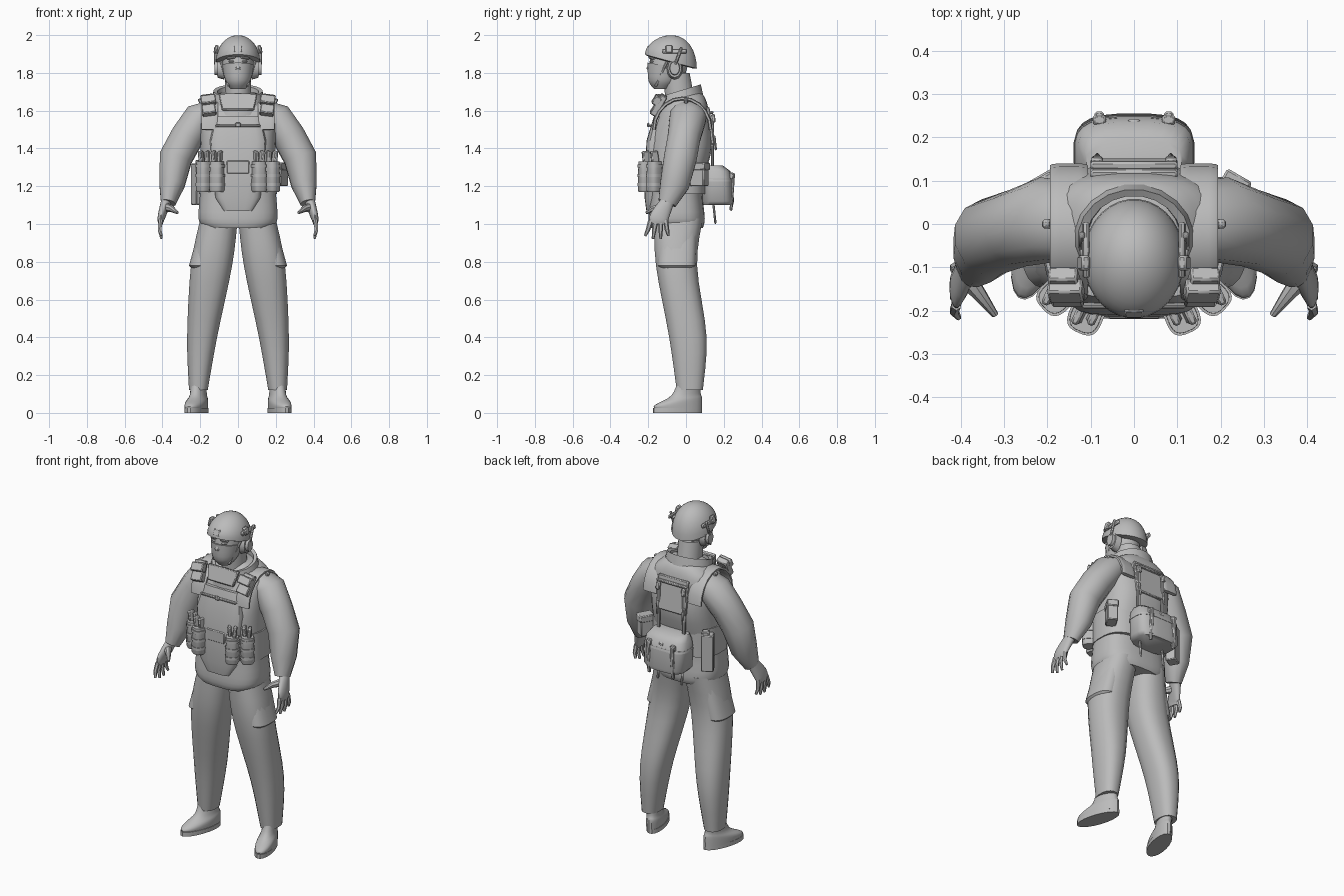
import bpy, bmesh, math
from mathutils import Euler, Vector

cube = bpy.data.objects.get("Cube")
if cube:
    bpy.data.objects.remove(cube, do_unlink=True)

grey = bpy.data.materials.new("matte_grey")
grey.use_nodes = True
grey.diffuse_color = (.5, .5, .5, 1)
grey.node_tree.nodes["Principled BSDF"].inputs["Base Color"].default_value = grey.diffuse_color


def finish(name, bm, mirror=False, angle=40, bevel=0):
    """Turn a bmesh into a shaded object, optionally mirrored left to right."""
    bmesh.ops.recalc_face_normals(bm, faces=bm.faces)
    mesh = bpy.data.meshes.new(name)
    bm.to_mesh(mesh)
    bm.free()
    mesh.materials.append(grey)
    obj = bpy.data.objects.new(name, mesh)
    bpy.context.collection.objects.link(obj)
    bpy.ops.object.select_all(action='DESELECT')
    obj.select_set(True)
    bpy.context.view_layer.objects.active = obj
    bpy.ops.object.shade_smooth_by_angle(angle=math.radians(angle))
    if bevel:
        modifier = obj.modifiers.new("bevel", 'BEVEL')
        modifier.width, modifier.segments = bevel, 1
    if mirror:
        obj.modifiers.new("mirror", 'MIRROR').use_axis[0] = True


def ring(z, wide, deep, x=0, y=0, tilt=0):
    """One cross-section: its centre, half width, half depth and slope."""
    return Vector((x, y, z, wide, deep, tilt))


def blend(rings, steps=4):
    """Fill in a smooth run of cross-sections between the given ones."""
    result = []
    for i in range(len(rings) - 1):
        a, b = rings[i], rings[i + 1]
        before, after = rings[max(i - 1, 0)], rings[min(i + 2, len(rings) - 1)]
        for k in range(steps):
            t = k / steps
            base = a.lerp(b, t * t * (3 - 2 * t))
            result.append(base + ((b - before) * (1 - t) - (after - a) * t) * t * (1 - t) / 2)
    return result + [rings[-1]]


def loft(name, rings, power=2, sides=20, follow=False, turn=0, smooth=False, **options):
    """Skin a stack of rounded cross-sections; follow squares them to the path."""
    bm = bmesh.new()
    rings = blend(rings) if smooth else rings
    centres = [r.xyz for r in rings]
    loops = []
    for i, r in enumerate(rings):
        u, v = Vector((1, 0, 0)), Vector((0, 1, 0))
        if follow:
            along = (centres[min(i + 1, len(rings) - 1)] - centres[max(i - 1, 0)]).normalized()
            u = (u - along * u.dot(along)).normalized()
            v = along.cross(u)
        loop = []
        for k in range(sides):
            a = math.tau * (k + .5) / sides
            c, s = math.cos(a), math.sin(a)
            p = u * math.copysign(abs(c) ** (2 / power), c) * r[3]
            p += v * math.copysign(abs(s) ** (2 / power), s) * r[4]
            p.rotate(Euler((0, 0, turn)))
            p.z += r[5] * p.y
            loop.append(bm.verts.new(centres[i] + p))
        loops.append(loop)
    for a, b in zip(loops, loops[1:]):
        for k in range(sides):
            n = (k + 1) % sides
            bm.faces.new((a[k], a[n], b[n], b[k]))
    bm.faces.new(loops[0])
    bm.faces.new(loops[-1])
    finish(name, bm, **options)


def box(name, at, size, pitch=0, roll=0, yaw=0, taper=1, **options):
    """Bevelled box whose top can be narrower than its base."""
    bm = bmesh.new()
    bmesh.ops.create_cube(bm, size=1)
    rotation = Euler([math.radians(d) for d in (pitch, roll, yaw)])
    for v in bm.verts:
        k = taper if v.co.z > 0 else 1
        v.co *= Vector((k, k, 1))
        v.co *= Vector(size)
        v.co.rotate(rotation)
        v.co += Vector(at)
    finish(name, bm, bevel=.005, angle=30, **options)


# Jacket body
loft("jacket", [ring(z=.98, wide=.18, deep=.14, y=-.05), ring(z=1.03, wide=.21, deep=.15, y=-.05),
                ring(z=1.2, wide=.2, deep=.14, y=-.05), ring(z=1.42, wide=.2, deep=.17, y=-.03),
                ring(z=1.6, wide=.2, deep=.13, y=-.01), ring(z=1.67, wide=.14, deep=.1),
                ring(z=1.7, wide=.08, deep=.07)], power=2.8, sides=28, smooth=True)

# Trousers, thigh pockets and boots
loft("trouser_leg", [ring(z=1.03, wide=.1, deep=.13, x=.1, y=-.04), ring(z=.78, wide=.11, deep=.11, x=.14, y=-.05),
                     ring(z=.4, wide=.08, deep=.1, x=.19, y=.01), ring(z=.12, wide=.05, deep=.07, x=.21, y=.02)],
     power=2.4, smooth=True, mirror=True)
loft("thigh_pocket", [ring(z=1, wide=.06, deep=.1, x=.14, y=-.04), ring(z=.78, wide=.07, deep=.1, x=.19, y=-.05),
                      ring(z=.76, wide=.05, deep=.08, x=.19, y=-.05)], power=2.6, angle=30, mirror=True)
loft("boot", [ring(z=.02, wide=.05, deep=.13, x=.22, y=-.04), ring(z=.06, wide=.05, deep=.13, x=.22, y=-.04, tilt=.15),
              ring(z=.1, wide=.04, deep=.08, x=.21, tilt=.1), ring(z=.18, wide=.04, deep=.06, x=.21, y=.02)],
     turn=.3, smooth=True, mirror=True)
loft("boot_sole", [ring(z=z, wide=.052, deep=.135, x=.22, y=-.045) for z in (0, .025)], turn=.3, mirror=True)

# Angular sleeves bent at the elbow
loft("sleeve", [ring(z=1.6, wide=.06, deep=.09, x=.14, y=.01), ring(z=1.56, wide=.09, deep=.1, x=.2, y=.01),
                ring(z=1.46, wide=.09, deep=.09, x=.27, y=-.01), ring(z=1.35, wide=.09, deep=.09, x=.33, y=-.03),
                ring(z=1.21, wide=.07, deep=.08, x=.35, y=-.06), ring(z=1.11, wide=.04, deep=.05, x=.37, y=-.1)],
     follow=True, sides=12, mirror=True)

# Hands with four fanned fingers and a thumb
loft("palm", [ring(z=1.15, wide=.03, deep=.03, x=.37, y=-.08), ring(z=1.04, wide=.02, deep=.05, x=.405, y=-.14),
              ring(z=1, wide=.012, deep=.04, x=.41, y=-.15)], follow=True, smooth=True, mirror=True)
for i, name in enumerate(("index", "middle", "ring", "little")):
    y, fan = -.186 + i * .026, (i - 2) * .015
    tip = .92 + .008 * (i - 1.5) ** 2
    loft(name + "_finger", [ring(z=1.02, wide=.012, deep=.014, x=.41, y=y),
                            ring(z=.97, wide=.011, deep=.012, x=.415, y=y + fan / 2),
                            ring(z=tip, wide=.007, deep=.007, x=.405, y=y + fan)],
         follow=True, sides=6, mirror=True)
loft("thumb", [ring(z=1.09, wide=.025, deep=.025, x=.39, y=-.12), ring(z=1.08, wide=.015, deep=.018, x=.35, y=-.17),
               ring(z=1.06, wide=.008, deep=.008, x=.32, y=-.21)], follow=True, sides=8, mirror=True)

# Neck, head, mask and brows
loft("neck", [ring(z=1.64, wide=.07, deep=.08, y=-.03), ring(z=1.8, wide=.07, deep=.07, y=-.05)])
loft("head", [ring(z=1.73, wide=.04, deep=.05, y=-.12), ring(z=1.8, wide=.08, deep=.1, y=-.1),
              ring(z=1.93, wide=.08, deep=.1, y=-.08)], smooth=True)
loft("face_mask", [ring(z=1.715, wide=.04, deep=.04, y=-.13), ring(z=1.76, wide=.07, deep=.08, y=-.12),
                   ring(z=1.84, wide=.084, deep=.094, y=-.11, tilt=-.15)], smooth=True)
box("nose", at=(0, -.194, 1.835), size=(.03, .025, .04), pitch=-15, taper=.6)
box("eye", at=(.035, -.18, 1.86), size=(.03, .02, .012), yaw=20, mirror=True)
box("brow", at=(.036, -.182, 1.88), size=(.05, .02, .014), roll=8, yaw=25, mirror=True)

# Helmet dome with a rim sloping down to the back
shell = [ring(z=1.855, wide=.1, deep=.12, y=-.08, tilt=-.27)]
for step in range(9):
    a = math.radians(step * 10.5)
    shell.append(ring(z=1.86 + .14 * math.sin(a), wide=.117 * math.cos(a), deep=.138 * math.cos(a),
                      y=-.08, tilt=-.27 * (1 - step / 8) ** 2))
loft("helmet", shell, sides=32)
box("helmet_rail", at=(.111, -.06, 1.915), size=(.014, .13, .025), roll=-14, mirror=True)
box("rail_clip", at=(.116, -.09, 1.925), size=(.02, .035, .045), roll=-14, mirror=True)
box("front_mount", at=(0, -.204, 1.925), size=(.045, .012, .04), pitch=-25)

# Headset and chin strap
for name, x, scale in (("ear_cup", .092, 1), ("ear_cup_cover", .108, .7)):
    bm = bmesh.new()
    bmesh.ops.create_cone(bm, cap_ends=True, segments=12, radius1=.055, radius2=.045, depth=.034)
    for v in bm.verts:
        v.co = Vector((x + v.co.z, -.06 + v.co.x * scale * .8, 1.825 + v.co.y * scale * 1.1))
    finish(name, bm, mirror=True)
box("headset_arm", at=(.12, -.04, 1.89), size=(.014, .016, .1), pitch=-20, mirror=True)
loft("chin_strap", [ring(z=1.86, wide=.007, deep=.007, x=.09, y=-.1),
                    ring(z=1.73, wide=.007, deep=.007, x=.05, y=-.16)], follow=True, sides=6, mirror=True)

# Raised collar, hollow inside
loft("collar", [ring(z=1.61, wide=.15, deep=.13, y=-.03, tilt=.3), ring(z=1.705, wide=.13, deep=.115, y=-.035, tilt=.3),
                ring(z=1.7, wide=.11, deep=.1, y=-.035, tilt=.3), ring(z=1.63, wide=.1, deep=.1, y=-.03, tilt=.3)])
box("throat_guard", at=(0, -.15, 1.645), size=(.17, .02, .09), pitch=-20, taper=1.2)

# Armour vest: front plate, waist band and broad shoulder straps
loft("front_plate", [ring(z=1.07, wide=.08, deep=.05, y=-.16), ring(z=1.14, wide=.12, deep=.06, y=-.16),
                     ring(z=1.44, wide=.15, deep=.06, y=-.15), ring(z=1.57, wide=.12, deep=.03, y=-.14)],
     power=4, angle=30)
box("plate_top_band", at=(0, -.188, 1.52), size=(.24, .014, .014), pitch=-14)
box("chest_buckle", at=(0, -.2, 1.525), size=(.03, .012, .025))
box("belly_panel", at=(0, -.21, 1.3), size=(.12, .016, .07))
loft("waist_band", [ring(z=z, wide=.208, deep=.15, y=-.04) for z in (1.16, 1.33)], power=2.8, sides=28)
arc = [math.pi * step / 10 for step in range(11)]
loft("shoulder_strap", [ring(z=1.5 + .165 * math.sin(a), wide=.045, deep=.01, x=.15, y=-.02 - .15 * math.cos(a))
                        for a in arc], power=4, sides=12, follow=True, mirror=True)
box("shoulder_pouch", at=(.158, -.145, 1.63), size=(.075, .04, .12), pitch=-32, roll=8, taper=.9, mirror=True)
box("shoulder_pouch_flap", at=(.157, -.154, 1.655), size=(.08, .04, .05), pitch=-32, roll=8, mirror=True)
box("shoulder_clip", at=(.2, 0, 1.65), size=(.018, .02, .03), roll=25, mirror=True)

# Magazine pouches with bands and magazines
for name, x, y, turn in (("inner", .11, -.21, .4), ("outer", .178, -.165, .8)):
    loft(name + "_magazine_pouch", [ring(z=1.17, wide=.032, deep=.038, x=x, y=y),
                                    ring(z=1.18, wide=.038, deep=.043, x=x, y=y),
                                    ring(z=1.33, wide=.034, deep=.04, x=x, y=y)],
         power=3, turn=turn, mirror=True)
    for z in (1.2, 1.25, 1.3):
        loft(name + "_pouch_band", [ring(z=z + lift, wide=.04, deep=.045, x=x, y=y) for lift in (0, .016)],
             power=3, turn=turn, mirror=True)
    for side in (-1, 1):
        box(name + "_magazine", at=(x + side * .016, y, 1.345), size=(.022, .045, .085),
            pitch=8, roll=side * 4, yaw=25, taper=.85, mirror=True)

# Hip pouches, different on each side
box("left_hip_pouch", at=(.22, .07, 1.26), size=(.06, .085, .12), yaw=-30)
box("left_hip_flap", at=(.222, .073, 1.305), size=(.066, .09, .04), yaw=-30)
box("right_hip_pouch", at=(-.205, .085, 1.21), size=(.07, .06, .22), yaw=30)
box("right_hip_radio", at=(-.2, .095, 1.28), size=(.04, .04, .12), yaw=30)

# Back panel with straps
box("back_panel", at=(0, .128, 1.52), size=(.2, .02, .2), pitch=8)
box("back_panel_band", at=(0, .135, 1.59), size=(.2, .02, .016), pitch=8)
box("back_buckle", at=(.085, .145, 1.56), size=(.026, .02, .045), pitch=8, mirror=True)
box("back_strap", at=(.085, .14, 1.42), size=(.022, .016, .28), mirror=True)
box("strap_end", at=(.085, .154, 1.43), size=(.012, .012, .08), pitch=6, mirror=True)

# Waist pack with lid and straps
loft("waist_pack", [ring(z=1.1, wide=.12, deep=.08, y=.17), ring(z=1.12, wide=.138, deep=.085, y=.17),
                    ring(z=1.24, wide=.138, deep=.08, y=.165)], power=3.2, sides=24, angle=50)
loft("pack_lid", [ring(z=1.225, wide=.14, deep=.083, y=.165), ring(z=1.28, wide=.13, deep=.075, y=.16),
                  ring(z=1.31, wide=.11, deep=.05, y=.145)], power=3.2, sides=24, angle=50)
box("pack_strap", at=(.08, .245, 1.17), size=(.022, .016, .2), pitch=-4, mirror=True)
box("pack_buckle", at=(.08, .24, 1.255), size=(.03, .024, .035), mirror=True)
box("hanging_strap", at=(.08, .15, 1.06), size=(.016, .012, .12), pitch=6, mirror=True)
box("pack_loop", at=(0, .235, 1.26), size=(.03, .014, .02))
